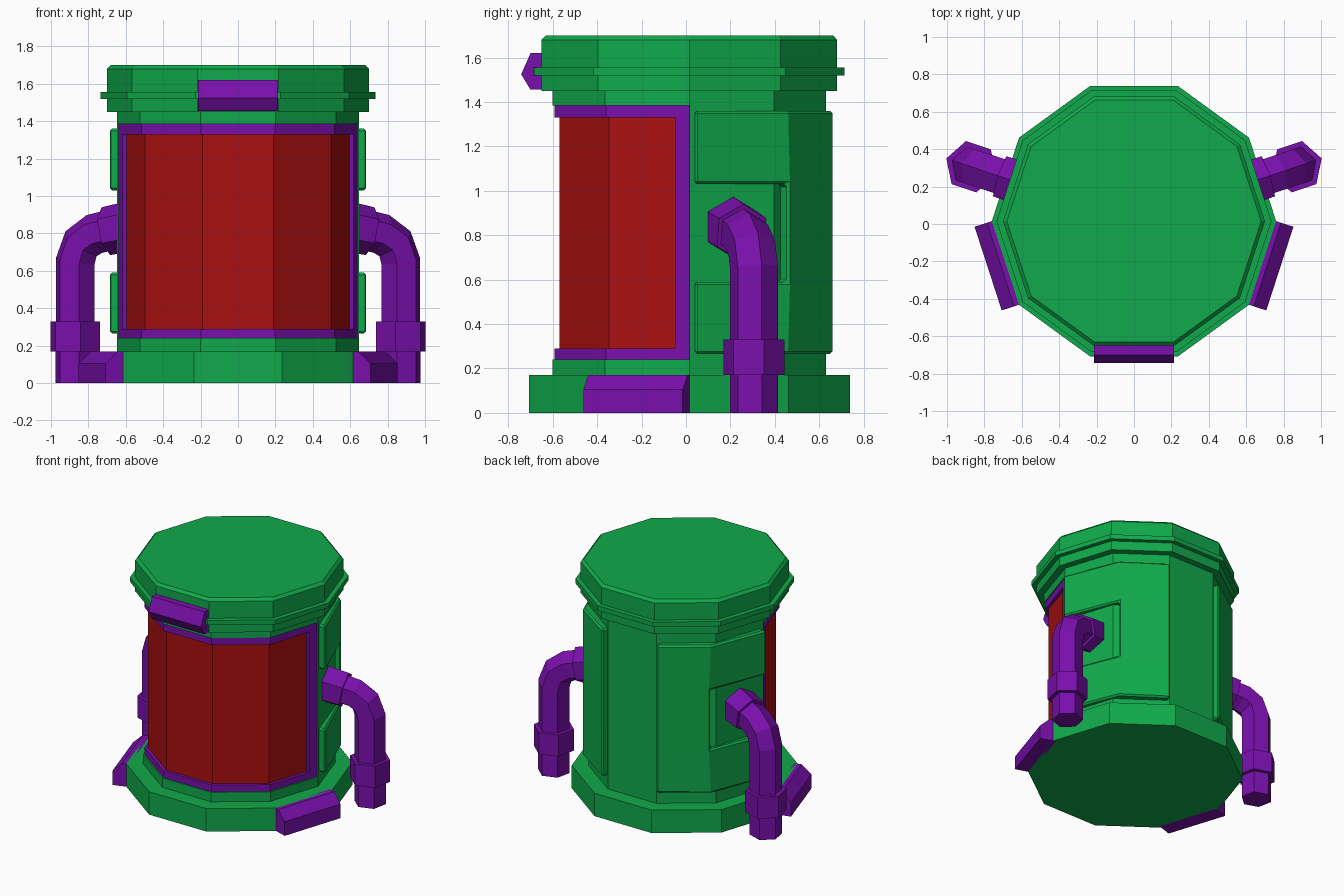
import bpy, bmesh
from math import sin, cos, radians
from mathutils import Vector

if "Cube" in bpy.data.objects:
    bpy.data.objects.remove(bpy.data.objects["Cube"])

SIDES = 10
CENTRE = Vector((0, 0.015, 0))


def material(name, rgb):
    m = bpy.data.materials.new(name)
    m.use_nodes = True
    m.diffuse_color = (*rgb, 1)
    m.node_tree.nodes["Principled BSDF"].inputs["Base Color"].default_value = (*rgb, 1)
    return m


GREEN = material("green_shell", (0.005, 0.40, 0.07))
PURPLE = material("purple_trim", (0.19, 0.005, 0.41))
RED = material("red_panel", (0.40, 0.005, 0.005))


def finish(name, bm, mat):
    bmesh.ops.recalc_face_normals(bm, faces=bm.faces)
    mesh = bpy.data.meshes.new(name)
    bm.to_mesh(mesh)
    bm.free()
    mesh.materials.append(mat)
    ob = bpy.data.objects.new(name, mesh)
    bpy.context.collection.objects.link(ob)
    ob.location = CENTRE
    return ob


def loft(name, rings, mat):
    """Skin a row of equal point rings and cap both ends."""
    bm = bmesh.new()
    vs = [[bm.verts.new(p) for p in ring] for ring in rings]
    n = len(vs[0])
    for a, b in zip(vs, vs[1:]):
        for i in range(n):
            j = (i + 1) % n
            bm.faces.new((a[i], a[j], b[j], b[i]))
    bm.faces.new(vs[0])
    bm.faces.new(vs[-1])
    return finish(name, bm, mat)


def sheet(name, points, heights, mat, inner, hole=lambda i, j: False):
    """Upright folded slab over plan points, without the hole cells."""
    bm = bmesh.new()
    grid = [[bm.verts.new((x, y, z)) for z in heights] for x, y in points]
    for i in range(len(points) - 1):
        for j in range(len(heights) - 1):
            if not hole(i, j):
                bm.faces.new((grid[i][j], grid[i + 1][j], grid[i + 1][j + 1], grid[i][j + 1]))
    bmesh.ops.delete(bm, geom=[v for v in bm.verts if not v.link_faces], context='VERTS')
    made = bmesh.ops.extrude_face_region(bm, geom=bm.faces[:], use_keep_orig=True)["geom"]
    for v in made:
        if isinstance(v, bmesh.types.BMVert):
            v.co.x *= inner
            v.co.y *= inner
    return finish(name, bm, mat)


def polar(r, deg):
    return (r * cos(radians(deg)), r * sin(radians(deg)))


def ring(r, z):
    return [(*polar(r, 360 * i / SIDES), z) for i in range(SIDES)]


def tube(name, path, angle, mat):
    """Six-sided tube along (radius, height, thickness) steps in an upright plane."""
    out = Vector((*polar(1, angle), 0))
    side = Vector((-out.y, out.x, 0))
    pts = [out * r + Vector((0, 0, z)) for r, z, t in path]
    rings = []
    for i, p in enumerate(pts):
        d = Vector((0, 0, 0))
        if i:
            d += (p - pts[i - 1]).normalized()
        if i < len(pts) - 1:
            d += (pts[i + 1] - p).normalized()
        normal = side.cross(d.normalized())
        t = path[i][2]
        rings.append([p + normal * (t * cos(radians(60 * k))) + side * (t * sin(radians(60 * k)))
                      for k in range(6)])
    return loft(name, rings, mat)


# Base and lid, stacked decagon rings
loft("base", [ring(0.76, 0), ring(0.76, 0.17), ring(0.647, 0.17), ring(0.647, 0.24)], GREEN)
lid_profile = [(0.647, 1.385), (0.647, 1.45), (0.70, 1.45), (0.70, 1.52), (0.735, 1.52),
               (0.735, 1.555), (0.70, 1.555), (0.70, 1.68), (0.68, 1.70)]
loft("lid", [ring(r, z) for r, z in lid_profile], GREEN)

# Rear half of the body
half = [polar(0.647, 36 * i) for i in range(6)]
loft("body_back", [[(x, y, z) for x, y in half] for z in (0.24, 1.385)], GREEN)

# Recessed front panel and its frame
front = [polar(1, 180 + 36 * i) for i in range(6)]


def inset_end(a, b, k=0.17):
    return tuple(p + (q - p) * k for p, q in zip(a, b))


frame = [front[0], inset_end(front[0], front[1]), *front[1:5],
         inset_end(front[5], front[4]), front[5]]
sheet("front_frame", [(x * 0.638, y * 0.638) for x, y in frame], (0.24, 0.29, 1.33, 1.385),
      PURPLE, 0.93, lambda i, j: j == 1 and 0 < i < 6)
sheet("front_panel", [(x * 0.615, y * 0.615) for x, y in front], (0.25, 1.375), RED, 0.9)

# Handle on the lid
handle = [(-0.62, 1.62), (-0.715, 1.62), (-0.757, 1.525), (-0.715, 1.455), (-0.62, 1.455)]
loft("lid_handle", [[(x, y, z) for y, z in handle] for x in (-0.215, 0.215)], PURPLE)

foot = [(0.70, 0), (0.82, 0), (0.82, 0.105), (0.75, 0.17), (0.70, 0.17)]

for s, label in ((1, "left"), (-1, "right")):
    # C-shaped raised panel on the back quarter
    plan = [(s * 0.69, 0.025), (s * 0.524, 0.445), (s * 0.222, 0.652)]
    panel = sheet(label + "_back_panel", plan, (0.265, 0.59, 1.03, 1.36), GREEN, 0.88,
                  lambda i, j: i == 0 and j == 1)
    bevel = panel.modifiers.new("edge", 'BEVEL')
    bevel.width = 0.012
    bevel.segments = 1
    bevel.limit_method = 'ANGLE'
    bevel.angle_limit = radians(60)

    # Foot block against the base
    nx, ny = polar(1, -18)
    loft(label + "_foot", [[(s * (nx * r - ny * t), ny * r + nx * t, z) for r, z in foot]
                           for t in (-0.235, 0.235)], PURPLE)

    # Bent pipe with two collars
    angle = 18.5 if s > 0 else 161.5
    bend = [(0.918, 0), (0.918, 0.65), (0.885, 0.745), (0.81, 0.797), (0.60, 0.845)]
    tube(label + "_pipe", [(r, z, 0.11) for r, z in bend], angle, PURPLE)
    tube(label + "_lower_collar", [(0.918, 0.17, 0.14), (0.918, 0.33, 0.14)], angle, PURPLE)
    tube(label + "_wall_collar", [(0.60, 0.84, 0.135), (0.745, 0.812, 0.13)], angle, PURPLE)
